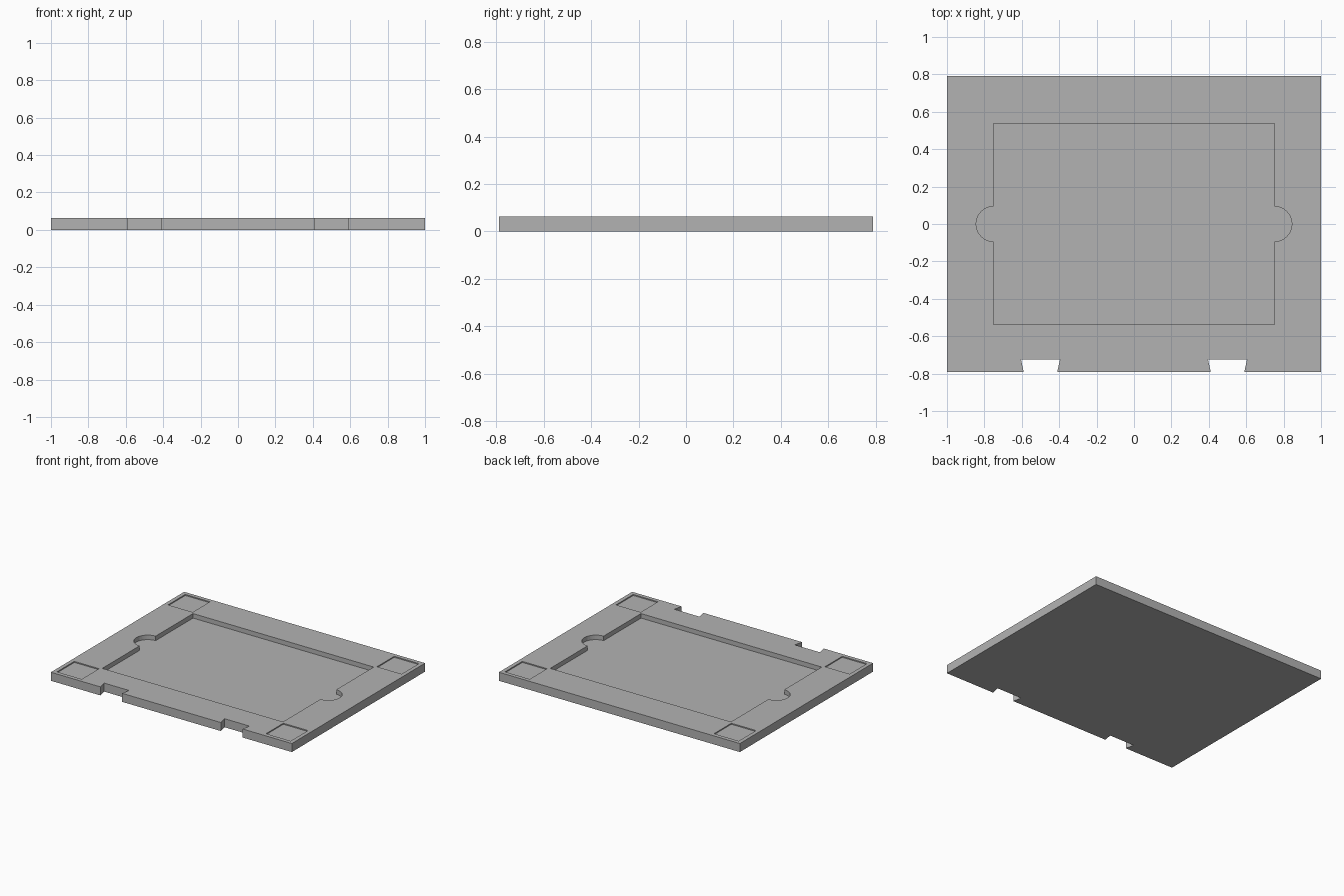
import bpy, bmesh, math

cube = bpy.data.objects.get("Cube")
if cube:
    bpy.data.objects.remove(cube, do_unlink=True)

W, D, H = 1.0, 0.79, 0.064          # half width, half depth, thickness
POCKET_Z, CORNER_Z = 0.03, 0.056    # floor heights of the recesses

grey = bpy.data.materials.new("plain grey")
grey.use_nodes = True
colour = (0.45, 0.45, 0.45, 1)
grey.diffuse_color = colour
grey.node_tree.nodes["Principled BSDF"].inputs["Base Color"].default_value = colour


def prism(name, outline, z0, z1):
    """Extrude a counter-clockwise outline from z0 to z1."""
    bm = bmesh.new()
    face = bm.faces.new([bm.verts.new((x, y, z0)) for x, y in outline])
    top = bmesh.ops.extrude_face_region(bm, geom=[face])["geom"]
    bmesh.ops.translate(bm, vec=(0, 0, z1 - z0),
                        verts=[g for g in top if isinstance(g, bmesh.types.BMVert)])
    bmesh.ops.recalc_face_normals(bm, faces=bm.faces)
    mesh = bpy.data.meshes.new(name)
    bm.to_mesh(mesh)
    bm.free()
    mesh.materials.append(grey)
    obj = bpy.data.objects.new(name, mesh)
    bpy.context.collection.objects.link(obj)
    return obj


def rect(x0, x1, y0, y1):
    return [(x0, y0), (x1, y0), (x1, y1), (x0, y1)]


def carve(target, cutter):
    """Subtract the cutter, apply the result and remove the cutter."""
    cutter.hide_render = True
    mod = target.modifiers.new("carve", "BOOLEAN")
    mod.operation, mod.solver, mod.object = "DIFFERENCE", "EXACT", cutter
    bpy.context.view_layer.objects.active = target
    bpy.ops.object.modifier_apply(modifier=mod.name)
    bpy.data.objects.remove(cutter, do_unlink=True)


# Plate outline with two dovetail slots in the front edge
outline = [(-W, -D)]
for cx in (-0.5, 0.5):
    outline += [(cx - 0.09, -D), (cx - 0.104, -D + 0.065),
                (cx + 0.104, -D + 0.065), (cx + 0.09, -D)]
outline += [(W, -D), (W, D), (-W, D)]
plate = prism("tray_plate", outline, 0, H)

# Central pocket with a round finger notch at each end
px, py, r, steps = 0.75, 0.538, 0.094, 24
arc = [(px + r * math.sin(math.pi * i / steps), -r * math.cos(math.pi * i / steps))
       for i in range(steps + 1)]
half = [(px, -py)] + arc + [(px, py)]
pocket = half + [(-x, -y) for x, y in half]
carve(plate, prism("pocket_cutter", pocket, POCKET_Z, H + 0.1))

# Shallow square recess in every corner
for sx in (-1, 1):
    for sy in (-1, 1):
        xs = sorted((sx * (W - 0.03), sx * (W - 0.235)))
        ys = sorted((sy * (D - 0.03), sy * (D - 0.235)))
        carve(plate, prism("corner_cutter", rect(*xs, *ys), CORNER_Z, H + 0.1))
